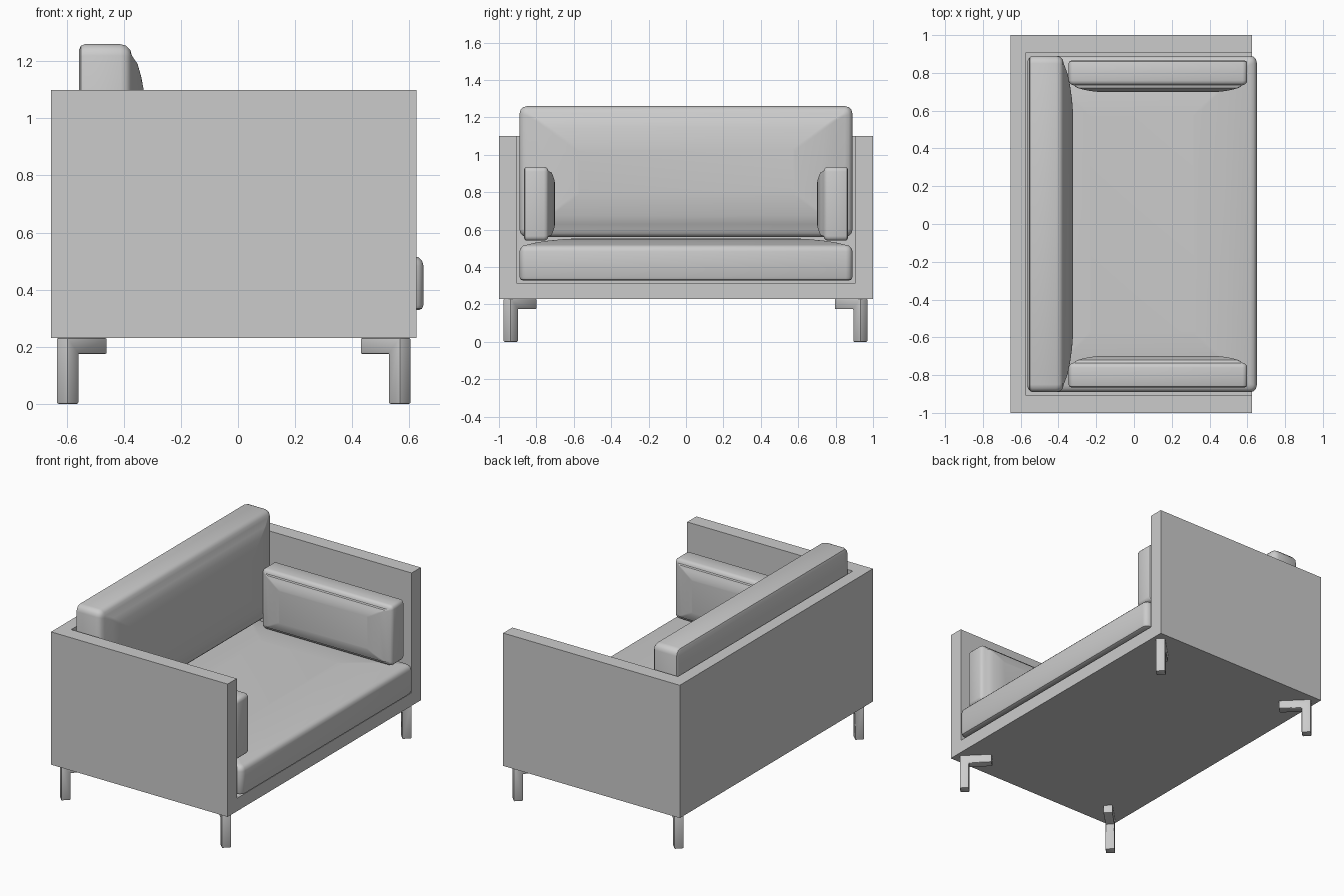
import bpy, bmesh, math
from mathutils import Matrix, Vector

if "Cube" in bpy.data.objects:
    bpy.data.objects.remove(bpy.data.objects["Cube"])


def finish(name, bm, smooth=None):
    bmesh.ops.recalc_face_normals(bm, faces=bm.faces)
    me = bpy.data.meshes.new(name)
    bm.to_mesh(me)
    bm.free()
    ob = bpy.data.objects.new(name, me)
    bpy.context.collection.objects.link(ob)
    if smooth:
        bpy.ops.object.select_all(action='DESELECT')
        ob.select_set(True)
        bpy.context.view_layer.objects.active = ob
        bpy.ops.object.shade_smooth_by_angle(angle=math.radians(smooth))
    return ob


def prism(name, pts, direction, bevel=0.0, matrix=None, smooth=None):
    """Extrude a closed outline along a direction."""
    bm = bmesh.new()
    face = bm.faces.new([bm.verts.new(p) for p in pts])
    new = bmesh.ops.extrude_face_region(bm, geom=[face], use_keep_orig=True)["geom"]
    bmesh.ops.translate(bm, vec=direction,
                        verts=[g for g in new if isinstance(g, bmesh.types.BMVert)])
    bmesh.ops.recalc_face_normals(bm, faces=bm.faces)
    if bevel:
        bmesh.ops.bevel(bm, geom=list(bm.edges), offset=bevel, segments=2,
                        profile=0.5, affect='EDGES')
    if matrix:
        bm.transform(matrix)
    return finish(name, bm, smooth)


def cushion(name, size, r, crown, inset, axes, origin):
    """Rounded slab; its local +z face swells into a crown with a flat middle pane.
    axes: world directions of local x, y, z; origin: centre of the flat back face."""
    hu, hv, h = size[0] / 2, size[1] / 2, size[2]
    e = r * 0.5
    # (inset u, inset v, height)
    levels = [(e, e, 0), (e * .3, e * .3, e * .3), (0, 0, e),
              (0, 0, h - r), (r * .13, r * .13, h - r * .5),
              (r * .5, r * .5, h - r * .13), (r, r, h)]
    for f, k in ((.3, .4), (.5, .66), (.75, .88), (1, 1)):
        levels.append((max(r, inset[0] * f), max(r, inset[1] * f), h + crown * k))
    bm = bmesh.new()
    rings = []
    for iu, iv, z in levels:
        c = max(0.004, r - min(iu, r) * 0.7)
        ring = []
        for q in range(4):
            su, sv = ((1, 1), (-1, 1), (-1, -1), (1, -1))[q]
            for s in range(4):
                a = math.radians(q * 90 + s * 30)
                ring.append(bm.verts.new((su * (hu - iu - c) + c * math.cos(a),
                                          sv * (hv - iv - c) + c * math.sin(a), z)))
        rings.append(ring)
    n = len(rings[0])
    for a, b in zip(rings, rings[1:]):
        for i in range(n):
            j = (i + 1) % n
            bm.faces.new((a[i], a[j], b[j], b[i]))
    bm.faces.new(rings[0][::-1])
    bm.faces.new(rings[-1])
    m = Matrix([Vector(a) for a in axes]).transposed().to_4x4()
    m.translation = Vector(origin)
    bm.transform(m)
    return finish(name, bm, 40)


# Frame: U-shaped wall and the floor panel inside it
X0, X1, XI, YI = -0.655, 0.625, -0.575, 0.905
Z0, ZF, ZT = 0.23, 0.315, 1.10
prism("frame_walls", [(X1, -1, Z0), (X1, -YI, Z0), (XI, -YI, Z0), (XI, YI, Z0),
                      (X1, YI, Z0), (X1, 1, Z0), (X0, 1, Z0), (X0, -1, Z0)],
      (0, 0, ZT - Z0))
prism("frame_floor", [(XI, -YI, Z0), (X1, -YI, Z0), (X1, YI, Z0), (XI, YI, Z0)],
      (0, 0, ZF - Z0))

# Cushions
X, Y, Z = Vector((1, 0, 0)), Vector((0, 1, 0)), Vector((0, 0, 1))
cushion("seat_cushion", (1.215, 1.78, 0.19), 0.035, 0.035, (0.33, 0.31),
        (X, Y, Z), (0.0425, 0, 0.328))
cushion("back_cushion", (1.78, 0.70, 0.185), 0.04, 0.05, (0.31, 0.23),
        (Y, Z, X), (-0.557, 0, 0.91))
for side, name in ((1, "left_side_cushion"), (-1, "right_side_cushion")):
    cushion(name, (0.945, 0.395, 0.13), 0.025, 0.035, (0.15, 0.09),
            (X * side, Z, Y * -side), (0.127, side * 0.865, 0.738))

# Legs: L-shaped bars turned diagonally towards the middle
w = 0.028
L_PROFILE = [(-w, 0), (w, 0), (w, 0.175), (0.168, 0.175), (0.168, 0.23), (-w, 0.23)]
for cx, xn, ax in ((-0.597, "back", 1), (0.567, "front", -1)):
    for cy, yn in ((-0.937, "right"), (0.932, "left")):
        ang = math.atan2(-cy / abs(cy), ax)
        m = Matrix.Translation((cx, cy, 0)) @ Matrix.Rotation(ang, 4, 'Z')
        prism(f"{xn}_{yn}_leg", [(p, -w, z) for p, z in L_PROFILE], (0, 2 * w, 0),
              0.005, m, 40)
